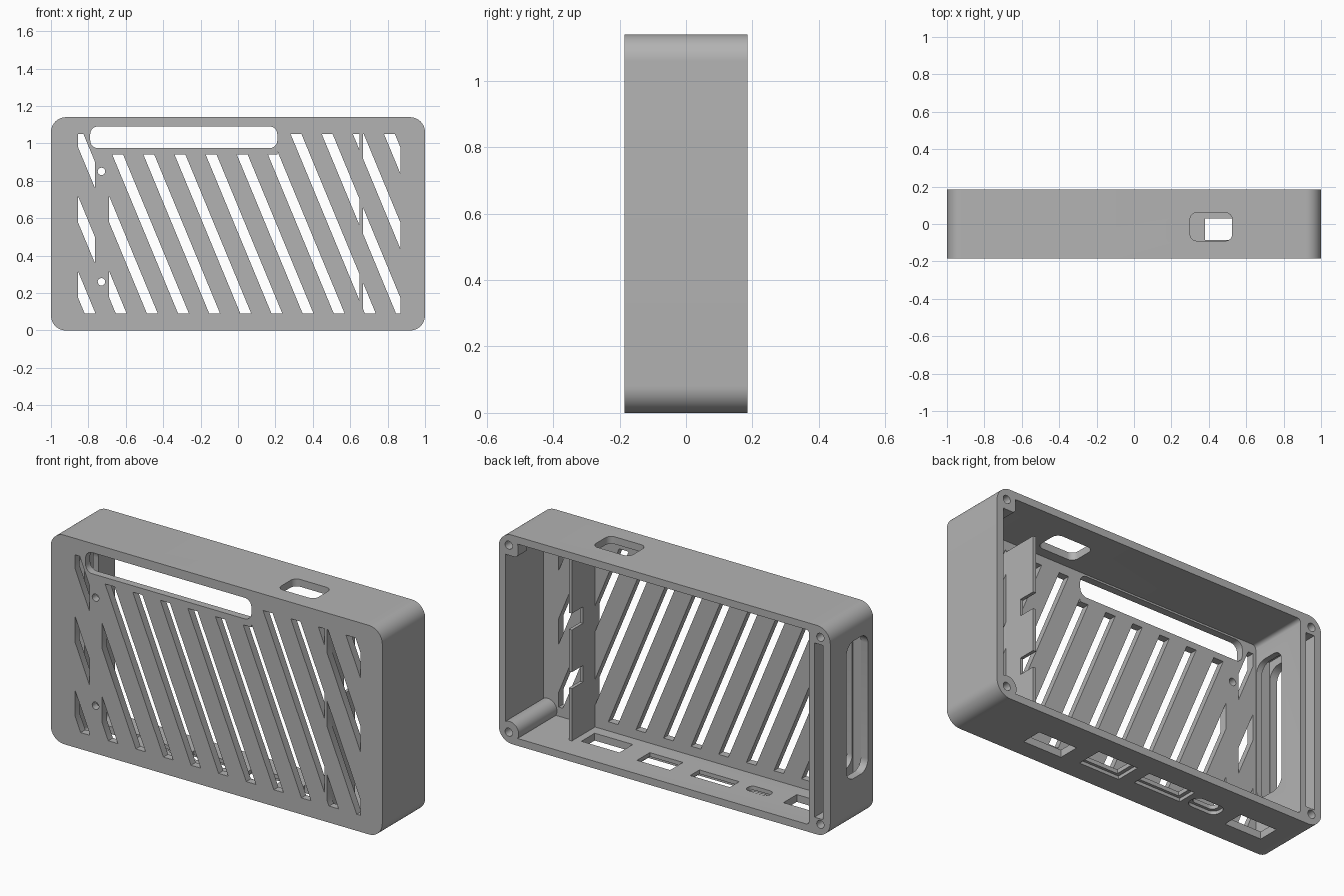
import bpy, bmesh, math

if "Cube" in bpy.data.objects:
    bpy.data.objects.remove(bpy.data.objects["Cube"])

W, D, H, T = 1.0, 0.185, 1.14, 0.04      # half width, half depth, height, wall
FRONT = -D + T                           # inside of the front plate

grey = bpy.data.materials.new("plain_grey")
grey.use_nodes = True
tone = (0.45, 0.45, 0.45, 1)
grey.diffuse_color = tone
grey.node_tree.nodes["Principled BSDF"].inputs["Base Color"].default_value = tone


def rounded(a0, a1, b0, b1, r=0.0, seg=8):
    """Rectangle outline with rounded corners."""
    if r == 0:
        return [(a0, b0), (a1, b0), (a1, b1), (a0, b1)]
    pts = []
    corners = [(a1 - r, b1 - r), (a0 + r, b1 - r), (a0 + r, b0 + r), (a1 - r, b0 + r)]
    for i, (ca, cb) in enumerate(corners):
        for k in range(seg + 1):
            t = math.pi / 2 * (i + k / seg)
            pts.append((ca + r * math.cos(t), cb + r * math.sin(t)))
    return pts


def circle(a, b, r, n=24):
    return [(a + r * math.cos(math.tau * k / n), b + r * math.sin(math.tau * k / n)) for k in range(n)]


def place(axis, a, b, c):
    return {"x": (c, a, b), "y": (a, c, b), "z": (a, b, c)}[axis]


def solid(name, prisms):
    """Object made of prisms given as (outline, axis, start, end)."""
    bm = bmesh.new()
    for pts, axis, c0, c1 in prisms:
        lo = [bm.verts.new(place(axis, a, b, c0)) for a, b in pts]
        hi = [bm.verts.new(place(axis, a, b, c1)) for a, b in pts]
        bm.faces.new(lo)
        bm.faces.new(hi)
        for i in range(len(pts)):
            j = (i + 1) % len(pts)
            bm.faces.new((lo[i], lo[j], hi[j], hi[i]))
    bmesh.ops.recalc_face_normals(bm, faces=bm.faces[:])
    mesh = bpy.data.meshes.new(name)
    bm.to_mesh(mesh)
    bm.free()
    mesh.materials.append(grey)
    ob = bpy.data.objects.new(name, mesh)
    bpy.context.collection.objects.link(ob)
    return ob


def combine(target, name, prisms, operation="DIFFERENCE"):
    """Apply a boolean with a temporary helper solid."""
    helper = solid(name, prisms)
    helper.hide_render = True
    mod = target.modifiers.new(name, "BOOLEAN")
    mod.operation, mod.solver, mod.object = operation, "EXACT", helper
    mod.use_self = True
    bpy.context.view_layer.objects.active = target
    bpy.ops.object.modifier_apply(modifier=mod.name)
    bpy.data.objects.remove(helper)


def clip(pts, axis, limit, sign):
    """Keep the part of an outline on one side of an axis-aligned line."""
    out = []
    for p, q in zip(pts, pts[1:] + pts[:1]):
        dp, dq = sign * (p[axis] - limit), sign * (q[axis] - limit)
        if dp >= 0:
            out.append(p)
        if dp * dq < 0:
            t = dp / (dp - dq)
            out.append(tuple(p[i] + t * (q[i] - p[i]) for i in (0, 1)))
    return out


def slots(x0, x1, z0, z1):
    """Slanted vent slots trimmed to a rectangle."""
    lean, half = 0.414, 0.029
    out = []
    for k in range(-2, 14):
        c = -0.587 + 0.1665 * k
        pts = [(c - lean * z + s * half, z) for z, s in ((-0.2, -1), (-0.2, 1), (1.4, 1), (1.4, -1))]
        for axis, limit, sign in ((0, x0, 1), (0, x1, -1), (1, z0, 1), (1, z1, -1)):
            pts = clip(pts, axis, limit, sign) if pts else pts
        if len(pts) > 2 and max(p[0] for p in pts) - min(p[0] for p in pts) > 0.004:
            out.append((pts, "y", -D - 0.1, FRONT + 0.02))
    return out


# Shell: rounded case, open at the back
case = solid("case", [(rounded(-W, W, 0, H, 0.08, 12), "y", -D, D)])
combine(case, "cavity", [(rounded(-0.873, W - T, T, H - T, 0.02, 4), "y", FRONT, D + 0.1)])

# Corner screw bosses on the left side: full depth below, short above
combine(case, "bosses", [
    (circle(0.935, 0.065, 0.055), "y", FRONT - 0.01, D),
    (rounded(0.885, 0.97, 1.025, 1.11, 0.02, 4), "y", D - 0.08, D)], "UNION")

# Slanted vents in the front plate
combine(case, "left_vents", slots(0.668, 0.87, 0.09, 1.05))
combine(case, "middle_vents", slots(-0.69, 0.65, 0.09, 0.94))
combine(case, "upper_vents", slots(0.21, 0.65, 0.93, 1.05))
combine(case, "right_vents", slots(-0.855, -0.765, 0.09, 1.05))

# Long window and small mounting holes in the front plate
combine(case, "window", [(rounded(-0.79, 0.21, 0.975, 1.09, 0.04), "y", -D - 0.1, FRONT + 0.02)])
combine(case, "mounting_holes", [
    (circle(-0.73, z, 0.02), "y", -D - 0.1, FRONT + 0.02) for z in (0.26, 0.85)])

# Narrow pocket in the right wall and the side opening across it
combine(case, "pocket", [(rounded(-0.957, -0.905, 0.09, 1.04), "y", FRONT, D + 0.1)])
combine(case, "side_opening", [(rounded(-0.14, 0.045, 0.25, 1.0, 0.06), "x", -1.1, -0.8)])

# Screw holes in the back rim
combine(case, "screw_holes", [
    (circle(x, z, 0.022), "y", D - 0.15 if x < 0 else D - 0.07, D + 0.1)
    for x in (-0.94, 0.94) for z in (0.06, 1.08)])

# Top opening and the row of connector openings in the floor
combine(case, "top_opening", [(rounded(0.3, 0.525, -0.09, 0.06, 0.035), "z", H - 0.1, H + 0.1)])
ports = [(0.495, -0.027, 0.23, 0.115, 0), (0.157, 0.0, 0.2, 0.11, 0), (-0.18, 0.01, 0.24, 0.08, 0),
         (-0.443, 0.0, 0.14, 0.06, 0.028), (-0.73, -0.012, 0.22, 0.115, 0)]
combine(case, "ports", [
    (rounded(x - w / 2, x + w / 2, y - d / 2, y + d / 2, r), "z", -0.1, 0.08)
    for x, y, w, d, r in ports])
combine(case, "port_recesses", [
    (rounded(x - w / 2 - 0.02, x + w / 2 + 0.02, y - d / 2 - 0.015, y + d / 2 + 0.015, r and r + 0.01),
     "z", -0.1, 0.018) for x, y, w, d, r in ports[1:4]])

# Upright divider with two notches in its back edge
divider = solid("divider", [(rounded(FRONT - 0.005, 0.055, T - 0.01, 1.04), "x", 0.65, 0.668)])
combine(divider, "notches", [
    (rounded(-0.04, 0.2, z - 0.045, z + 0.045), "x", 0.6, 0.7) for z in (0.37, 0.69)])

# Smooth the rounded corners and keep the rest crisp
for ob in (case, divider):
    bpy.ops.object.select_all(action="DESELECT")
    ob.select_set(True)
    bpy.context.view_layer.objects.active = ob
    bpy.ops.object.shade_smooth_by_angle(angle=math.radians(30))
